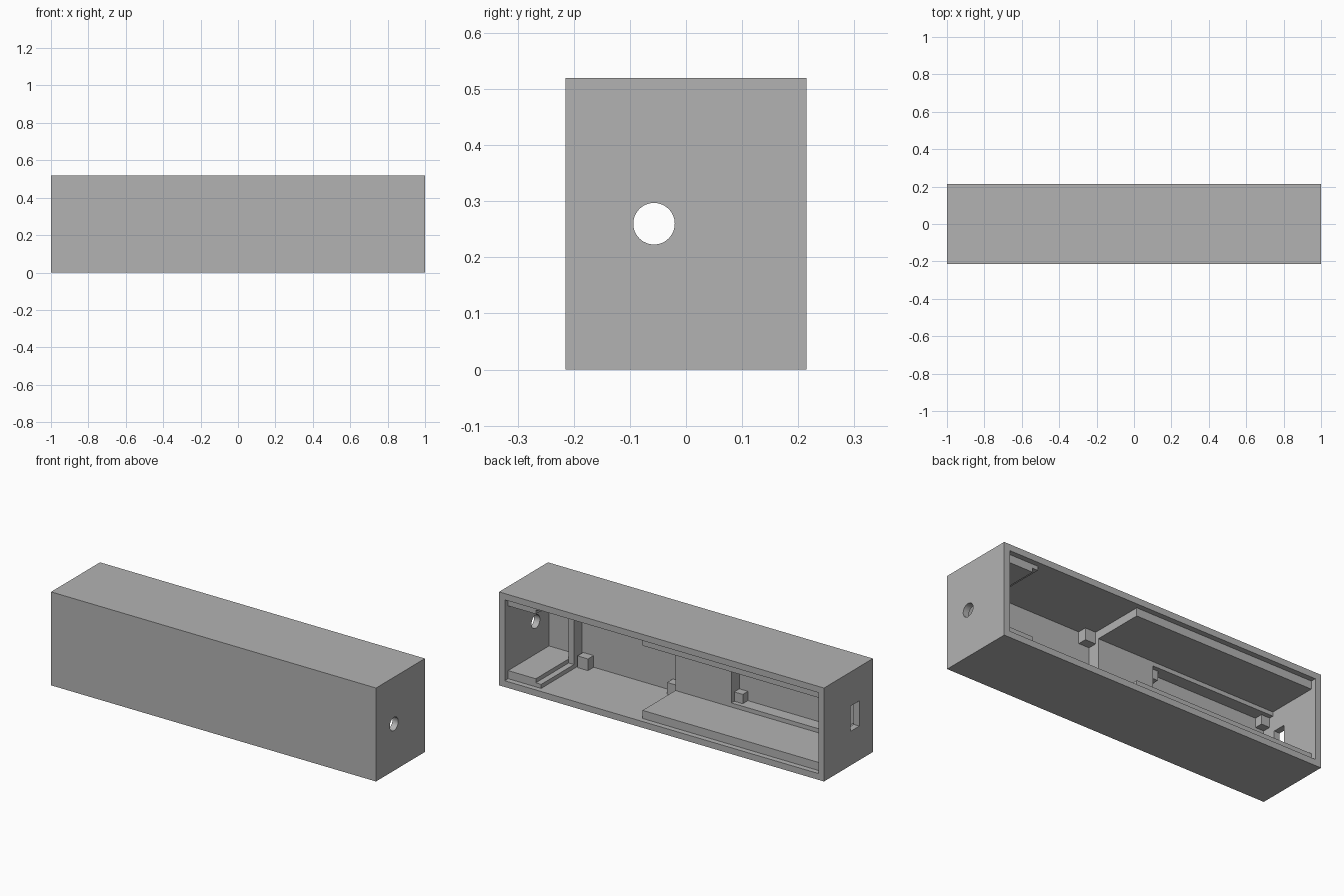
import bpy, bmesh, math
from mathutils import Matrix, Vector

if "Cube" in bpy.data.objects:
    bpy.data.objects.remove(bpy.data.objects["Cube"], do_unlink=True)

grey = bpy.data.materials.new("plain grey")
grey.use_nodes = True
COLOUR = (0.45, 0.45, 0.45, 1)
grey.diffuse_color = COLOUR
grey.node_tree.nodes["Principled BSDF"].inputs["Base Color"].default_value = COLOUR

# Main dimensions
LEN, DEPTH, TOP = 1.0, 0.215, 0.52
WALL = 0.035
END = LEN - WALL
FLOOR, CEIL = WALL, TOP - WALL
FRONT = -0.174      # inner face of the front wall
BLOCK = -0.104      # inner face of the thickened front
LIP = 0.185         # inner shelves stop here, leaving room for a cover
SHELF = 0.045


def finish(name, bm):
    bmesh.ops.recalc_face_normals(bm, faces=bm.faces)
    mesh = bpy.data.meshes.new(name)
    bm.to_mesh(mesh)
    bm.free()
    mesh.materials.append(grey)
    obj = bpy.data.objects.new(name, mesh)
    bpy.context.collection.objects.link(obj)
    return obj


def box(name, x, y, z):
    """Box from three (low, high) ranges."""
    bm = bmesh.new()
    bmesh.ops.create_cube(bm, size=1)
    for v in bm.verts:
        v.co = Vector([r[0] if c < 0 else r[1] for c, r in zip(v.co, (x, y, z))])
    return finish(name, bm)


def prism(name, points, y0, y1):
    """Extrude an x-z profile along y."""
    bm = bmesh.new()
    face = bm.faces.new([bm.verts.new((x, y0, z)) for x, z in points])
    new = bmesh.ops.extrude_face_region(bm, geom=[face])["geom"]
    moved = [g for g in new if isinstance(g, bmesh.types.BMVert)]
    bmesh.ops.translate(bm, verts=moved, vec=(0, y1 - y0, 0))
    return finish(name, bm)


def cut(obj, cutter):
    cutter.hide_render = True
    mod = obj.modifiers.new("cut", "BOOLEAN")
    mod.operation, mod.solver, mod.object = "DIFFERENCE", "EXACT", cutter
    bpy.context.view_layer.update()
    mesh = bpy.data.meshes.new_from_object(
        obj.evaluated_get(bpy.context.evaluated_depsgraph_get()))
    obj.modifiers.clear()
    obj.data = mesh
    bpy.data.objects.remove(cutter, do_unlink=True)


# Housing, open at the back
housing = box("housing", (-LEN, LEN), (-DEPTH, DEPTH), (0, TOP))
cut(housing, box("cavity_cutter", (-END, END), (FRONT, DEPTH + 0.1), (FLOOR, CEIL)))

# Round cable hole at one end, rectangular port at the other
bm = bmesh.new()
bmesh.ops.create_cone(bm, cap_ends=True, segments=48, radius1=0.037, radius2=0.037, depth=0.2,
                      matrix=Matrix.Translation((LEN, -0.057, 0.26))
                      @ Matrix.Rotation(math.pi / 2, 4, "Y"))
cut(housing, finish("hole_cutter", bm))
cut(housing, box("port_cutter", (-LEN - 0.1, -END + 0.01), (-0.095, -0.02), (0.19, 0.33)))

# Thickened front with a pocket reaching the end wall
B, P = 0.138, -0.207
POCKET = (0.103, TOP - 0.103)
prism("front_block", [(B, FLOOR), (B, CEIL), (-END, CEIL), (-END, POCKET[1]),
                      (P, POCKET[1]), (P, POCKET[0]), (-END, POCKET[0]), (-END, FLOOR)],
      FRONT, BLOCK)

# Upright rib on the front wall beside the end compartment
RIB, STEP = 0.762, 0.795
box("divider_rib", (RIB, STEP), (FRONT, BLOCK), (FLOOR, CEIL))


def flip(z, upper):
    return TOP - z if upper else z


# Shelves and corner posts, mirrored between floor and ceiling
for side, upper in (("lower", False), ("upper", True)):
    def span(a, b):
        return sorted((flip(a, upper), flip(b, upper)))

    box(side + "_long_shelf", (-END, B), (BLOCK, LIP), span(FLOOR, FLOOR + SHELF))

    # Stepped shelf of the end compartment
    profile = [(END, FLOOR), (END, FLOOR + SHELF), (STEP, FLOOR + SHELF),
               (STEP, FLOOR + SHELF / 2), (RIB, FLOOR + SHELF / 2), (RIB, FLOOR)]
    prism(side + "_end_shelf", [(x, flip(z, upper)) for x, z in profile], FRONT, LIP)

    # Board posts in the middle compartment
    for tag, x in (("outer", 0.69), ("inner", B)):
        box(f"{side}_{tag}_post", (x, x + 0.065), (FRONT, FRONT + 0.05),
            span(FLOOR, FLOOR + 0.065))

    # Small posts in the pocket corners
    for tag, x in (("near", P - 0.052), ("far", -END)):
        box(f"{side}_{tag}_pocket_post", (x, x + 0.052), (FRONT, FRONT + 0.045),
            span(POCKET[0], POCKET[0] + 0.052))
